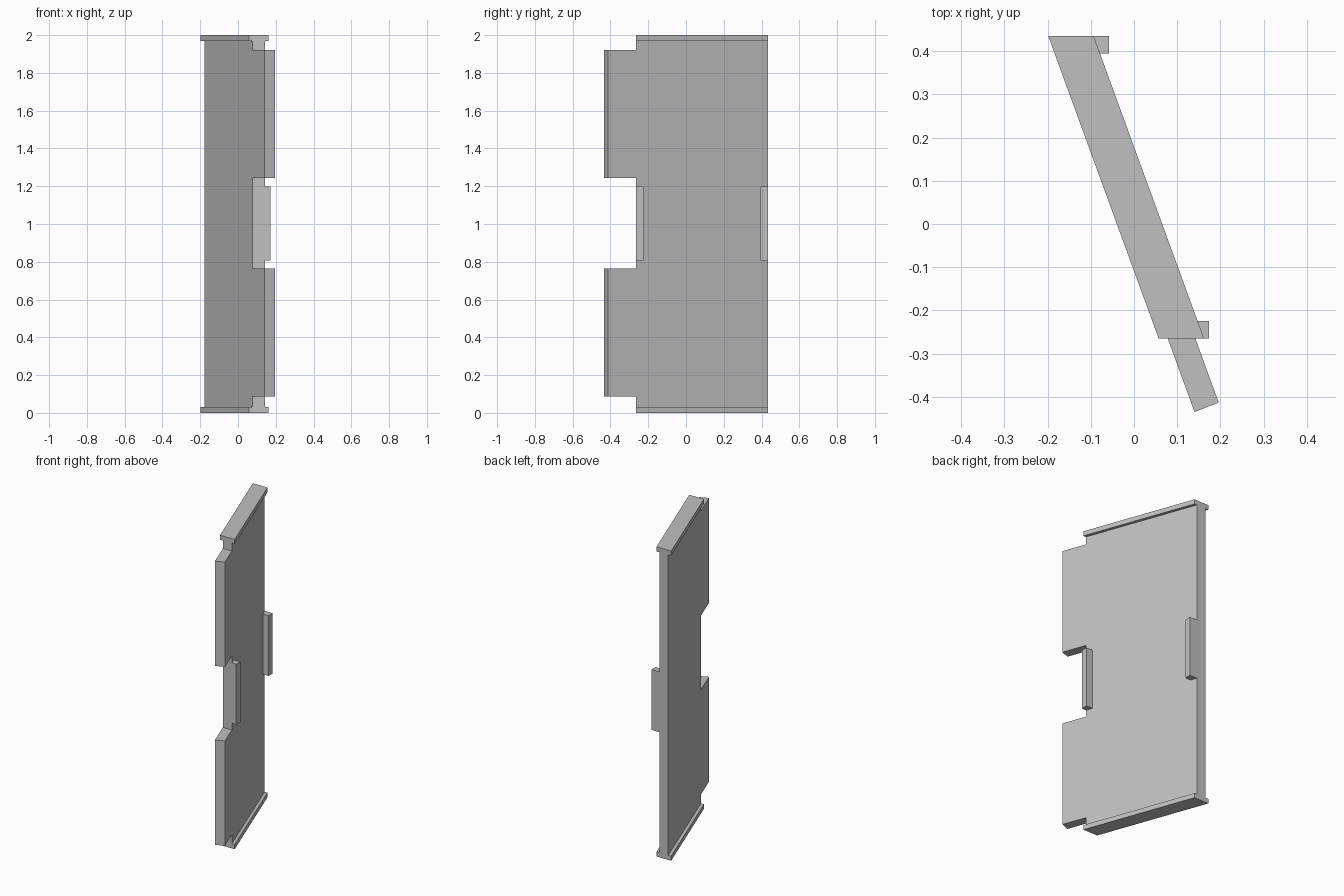
import bpy
import bmesh

cube = bpy.data.objects.get("Cube")
if cube:
    bpy.data.objects.remove(cube, do_unlink=True)

SLOPE = -0.365            # x change per unit of y along the slanted panel
BACK, FRONT, TIP = 0.435, -0.265, -0.435
RAIL_H, TOP = 0.03, 2.0

grey = bpy.data.materials.new("light grey")
grey.use_nodes = True
colour = (0.53, 0.53, 0.53, 1)
grey.diffuse_color = colour
grey.node_tree.nodes["Principled BSDF"].inputs["Base Color"].default_value = colour


def along(x, y):
    """x of a slanted line that passes through x at the front edge."""
    return x + (y - FRONT) * SLOPE


def loft(name, ring_a, ring_b):
    """Close two matching rings of points into a solid."""
    bm = bmesh.new()
    a = [bm.verts.new(p) for p in ring_a]
    b = [bm.verts.new(p) for p in ring_b]
    bm.faces.new(a)
    bm.faces.new(b)
    for i in range(len(a)):
        j = (i + 1) % len(a)
        bm.faces.new((a[i], a[j], b[j], b[i]))
    bmesh.ops.recalc_face_normals(bm, faces=bm.faces)
    mesh = bpy.data.meshes.new(name)
    bm.to_mesh(mesh)
    bm.free()
    mesh.materials.append(grey)
    obj = bpy.data.objects.new(name, mesh)
    bpy.context.collection.objects.link(obj)
    return obj


def prism(name, plan, z0, z1):
    return loft(name, [(x, y, z0) for x, y in plan], [(x, y, z1) for x, y in plan])


# Slanted panel with two tabs on its front edge, tab ends cut square
LEFT_X, RIGHT_X = 0.078, 0.142
lower = [(BACK, RAIL_H), (FRONT, RAIL_H), (FRONT, 0.088), (TIP, 0.088),
         (TIP, 0.765), (FRONT, 0.765)]
profile = lower + [(y, TOP - z + 0.008) if 0.05 < z else (y, TOP - z)
                   for y, z in reversed(lower)]


def sheet(x, tip_shift):
    ring = []
    for y, z in profile:
        y += tip_shift if y == TIP else 0
        ring.append((along(x, y), y, z))
    return ring


loft("panel", sheet(LEFT_X, 0), sheet(RIGHT_X, 0.022))

# Wider rails along the bottom and top edges
rail_plan = [(along(x, y), y) for x, y in
             ((0.057, FRONT), (0.162, FRONT), (0.162, BACK), (0.057, BACK))]
prism("bottom_rail", rail_plan, 0, RAIL_H)
prism("top_rail", rail_plan, TOP - RAIL_H, TOP)

# Small blocks on the panel face at the middle of the front and back edges
for name, y0, y1, outer in (("front_block", FRONT, FRONT + 0.041, 0.173),
                            ("back_block", BACK - 0.041, BACK, -0.058)):
    prism(name, [(along(RIGHT_X, y0), y0), (outer, y0),
                 (outer, y1), (along(RIGHT_X, y1), y1)], 0.808, 1.198)
